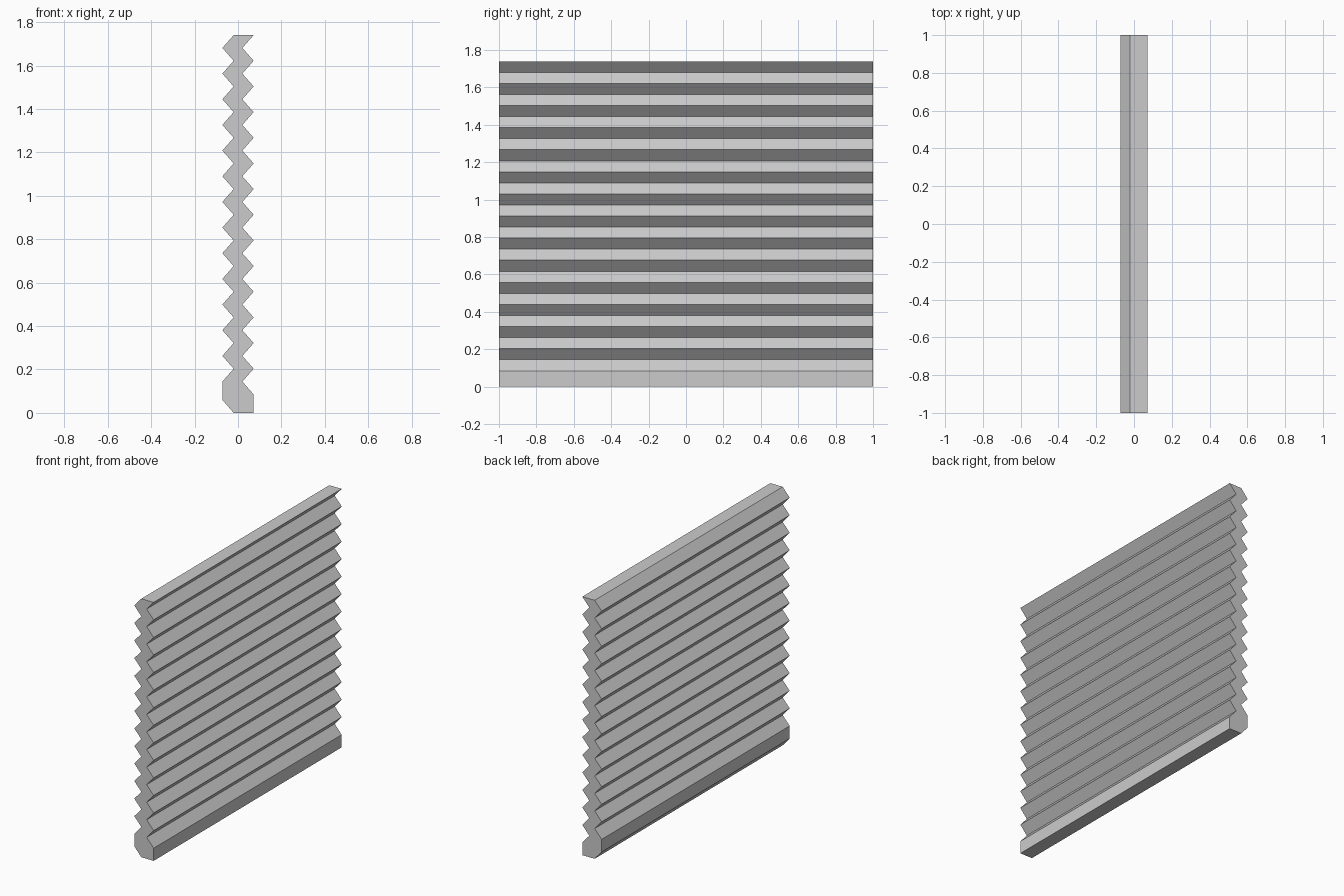
import bpy, bmesh

if "Cube" in bpy.data.objects:
    bpy.data.objects.remove(bpy.data.objects["Cube"])

OUTER, INNER = 0.072, 0.02   # fold tips and fold valleys, measured from x = 0
TOP, PITCH, FOLDS = 1.74, 0.1182, 14
HALF_LEN = 1.0

# Zigzag faces of the pleated sheet, from the top down
right, left = [], []
for i in range(2 * FOLDS + 1):
    z = TOP - i * PITCH / 2
    tip = i % 2 == 0
    right.append((OUTER if tip else INNER, z))
    if i < 2 * FOLDS:
        left.append((-INNER if tip else -OUTER, z))

# Solid bottom rail: flat on the right, chamfered on the left
profile = right + [(OUTER, 0), (-INNER, 0), (-OUTER, 0.06)] + left[::-1]

# Extrude the profile along y
bm = bmesh.new()
face = bm.faces.new([bm.verts.new((x, -HALF_LEN, z)) for x, z in profile])
ext = bmesh.ops.extrude_face_region(bm, geom=[face], use_keep_orig=True)
verts = [g for g in ext["geom"] if isinstance(g, bmesh.types.BMVert)]
bmesh.ops.translate(bm, verts=verts, vec=(0, 2 * HALF_LEN, 0))
bmesh.ops.recalc_face_normals(bm, faces=bm.faces)

mesh = bpy.data.meshes.new("pleated_blind")
bm.to_mesh(mesh)
bm.free()
blind = bpy.data.objects.new("pleated_blind", mesh)
bpy.context.collection.objects.link(blind)
